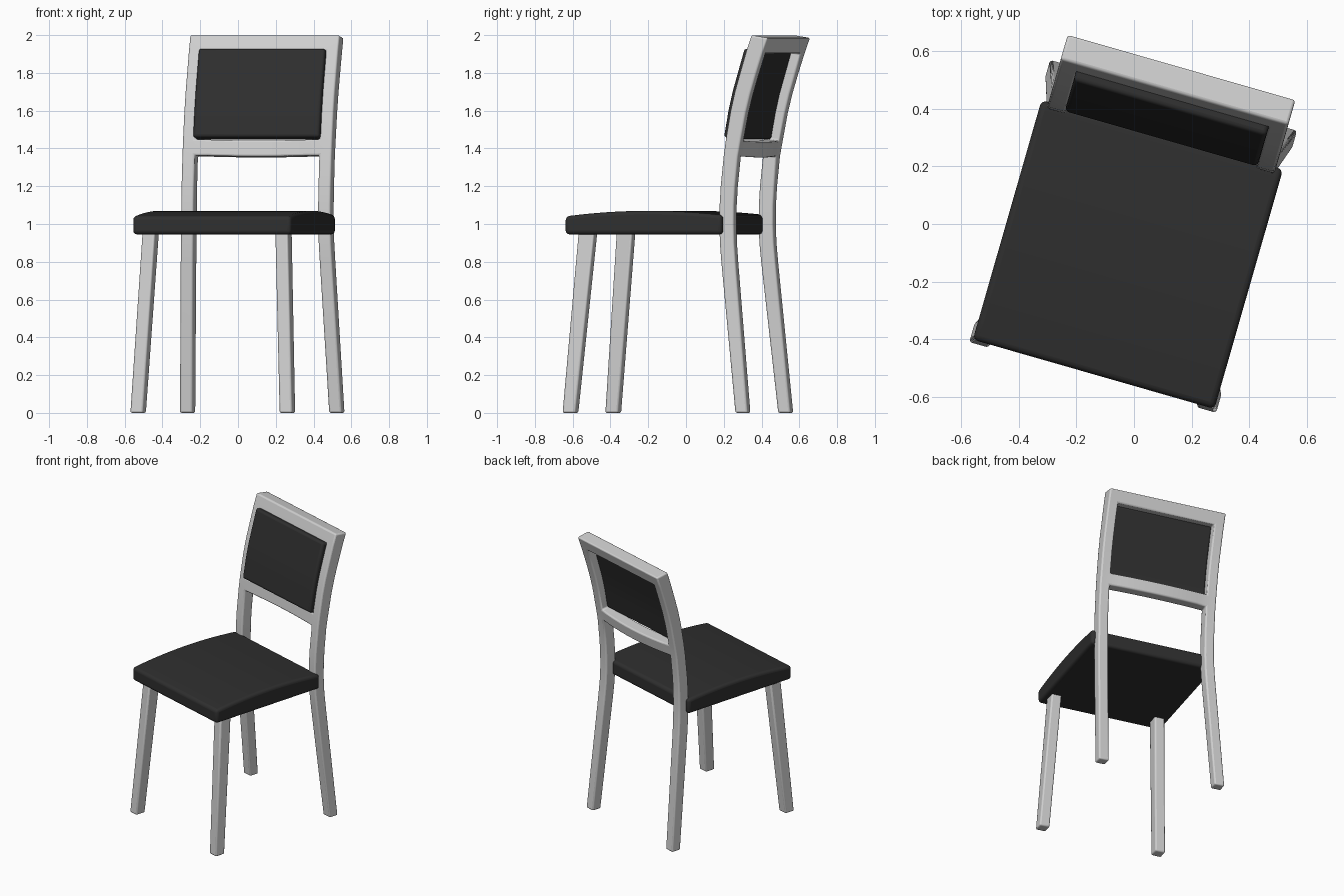
import bpy, bmesh, math
from mathutils import Matrix

if "Cube" in bpy.data.objects:
    bpy.data.objects.remove(bpy.data.objects["Cube"])

# The whole chair is turned about the vertical axis
PLACE = Matrix.Rotation(math.radians(-16), 4, 'Z') @ Matrix.Translation((0.009, 0, 0))


def material(name, v):
    m = bpy.data.materials.new(name)
    m.diffuse_color = (v, v, v, 1)
    m.use_nodes = True
    m.node_tree.nodes["Principled BSDF"].inputs["Base Color"].default_value = m.diffuse_color
    return m


grey = material("light grey paint", 0.63)
black = material("black upholstery", 0.028)


def loft(bm, rings, caps=True):
    """Skin a list of vertex rings, optionally closing both ends."""
    n = len(rings[0])
    for a, b in zip(rings, rings[1:]):
        for i in range(n):
            bm.faces.new((a[i], a[(i + 1) % n], b[(i + 1) % n], b[i]))
    if caps:
        bm.faces.new(rings[0])
        bm.faces.new(rings[-1])


def ring(bm, pts):
    return [bm.verts.new(p) for p in pts]


def finish(bm, name, mat, bevel, segments=3):
    bmesh.ops.recalc_face_normals(bm, faces=bm.faces[:])
    me = bpy.data.meshes.new(name)
    bm.to_mesh(me)
    bm.free()
    ob = bpy.data.objects.new(name, me)
    bpy.context.collection.objects.link(ob)
    ob.matrix_world = PLACE
    me.materials.append(mat)
    b = ob.modifiers.new("soft edges", 'BEVEL')
    b.width, b.segments, b.limit_method, b.angle_limit = bevel, segments, 'ANGLE', math.radians(40)
    bpy.ops.object.select_all(action='DESELECT')
    ob.select_set(True)
    bpy.context.view_layer.objects.active = ob
    bpy.ops.object.shade_smooth_by_angle(angle=math.radians(40))


# Back frame profile: front y, front z, back y, back z
PROFILE = [(.400, 0, .468, 0), (.314, .8, .393, .8), (.305, .9, .385, .9),
           (.302, 1.0, .382, 1.0), (.303, 1.1, .383, 1.1), (.309, 1.2, .389, 1.2),
           (.326, 1.365, .405, 1.358), (.338, 1.45, .420, 1.44),
           (.364, 1.6, .448, 1.587), (.387, 1.7, .473, 1.687), (.416, 1.8, .503, 1.787),
           (.451, 1.918, .540, 1.902), (.479, 2.0, .570, 1.985)]
MID, TOP = 6, 11     # profile steps where the two rails start

# Back frame: curved back legs joined by a bowed middle rail and a top rail
bm = bmesh.new()
sides = {}
for s in (-1, 1):
    rings = []
    for yf, zf, yb, zb in PROFILE:
        splay = max(0, 1 - zf / 0.97)
        xi, xo = s * (.343 + .033 * splay), s * (.411 + .035 * splay)
        rings.append(ring(bm, [(xi, yf, zf), (xo, yf, zf), (xo, yb, zb), (xi, yb, zb)]))
    loft(bm, rings)
    sides[s] = rings
for k, bow in ((MID, 0.022), (TOP, 0)):
    ends = []
    for s in (-1, 1):
        a, b = sides[s][k], sides[s][k + 1]
        loop = [a[0], a[3], b[3], b[0]]
        bm.faces.remove(next(f for f in bm.faces if set(f.verts) == set(loop)))
        ends.append(loop)
    rail = [ends[0]]
    for i in range(1, 10 if bow else 1):
        t = i / 10
        d = bow * 4 * t * (1 - t)
        rail.append(ring(bm, [p.co.lerp(q.co, t) + PLACE.to_3x3().inverted() @
                              (PLACE.to_3x3() @ (p.co * 0)) for p, q in zip(*ends)]))
        for v in rail[-1]:
            v.co.y += d
            v.co.z -= d * 0.3
    rail.append(ends[1])
    loft(bm, rail, caps=False)
finish(bm, "back_frame", grey, 0.01)

# Front legs: tapered and splayed
for s, name in ((-1, "front_leg_left"), (1, "front_leg_right")):
    bm = bmesh.new()
    rings = []
    for x, y, z, w, d in ((.411, -.516, 0, .035, .036), (.365, -.431, .97, .035, .044)):
        rings.append(ring(bm, [(s * x + i * w, y + j * d, z)
                               for i, j in ((-1, -1), (1, -1), (1, 1), (-1, 1))]))
    loft(bm, rings)
    finish(bm, name, grey, 0.01)

# Seat: cushion with a gentle front-to-back crown
bm = bmesh.new()
rings = []
for i in range(13):
    y = -.54 + .865 * i / 12
    top = 1.07 - .027 * ((y + .08) / .44) ** 2
    rings.append(ring(bm, [(-.436, y, .945), (.436, y, .945), (.436, y, top), (-.436, y, top)]))
loft(bm, rings)
finish(bm, "seat", black, 0.02, 4)

# Back pad: follows the curve of the frame and stands proud of its front
bm = bmesh.new()
rings = []
for yf, z in ((.339, 1.457), (.364, 1.6), (.387, 1.7), (.416, 1.8), (.453, 1.927)):
    f, b = yf - .031, yf + .035
    rings.append(ring(bm, [(-.348, f, z + .004), (.348, f, z + .004),
                           (.348, b, z - .012), (-.348, b, z - .012)]))
loft(bm, rings)
finish(bm, "back_pad", black, 0.015)
